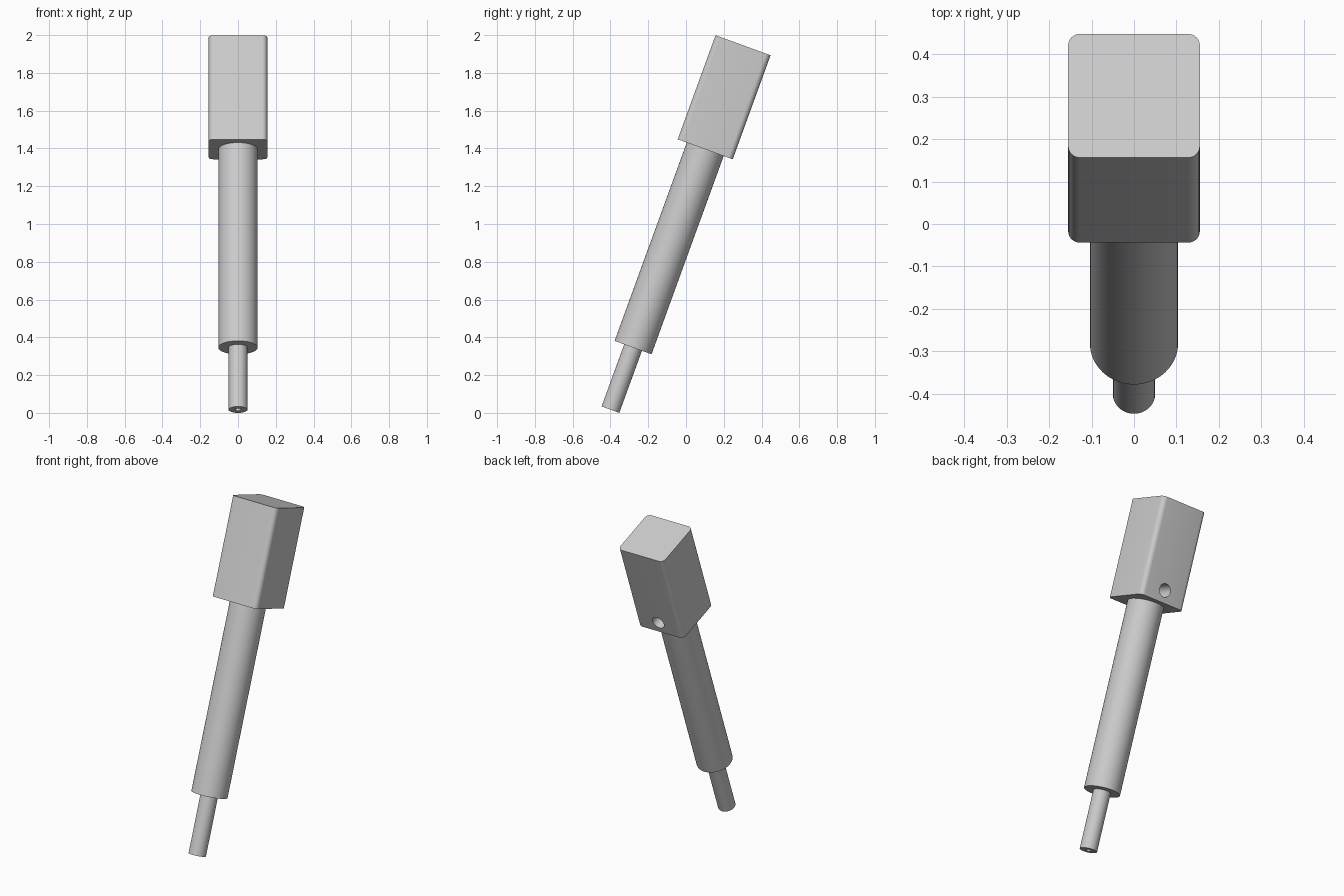
import bpy, bmesh, math
from mathutils import Matrix, Vector

if "Cube" in bpy.data.objects:
    bpy.data.objects.remove(bpy.data.objects["Cube"], do_unlink=True)

# One plain grey for the whole tool
grey = bpy.data.materials.new("plain_grey")
grey.use_nodes = True
COLOUR = (0.6, 0.6, 0.6, 1)
grey.diffuse_color = COLOUR
grey.node_tree.nodes["Principled BSDF"].inputs["Base Color"].default_value = COLOUR

# Sizes along the tool's own axis, measured from the tip
ROD_TOP, TUBE_TOP, TOP = 0.35, 1.467, 2.053
HALF = 0.155
# Lean of the axis towards the back
LEAN = Matrix.Translation((0, -0.4, 0.017)) @ Matrix.Rotation(math.radians(-20), 4, 'X')


def add_part(name, bm):
    bmesh.ops.recalc_face_normals(bm, faces=bm.faces)
    mesh = bpy.data.meshes.new(name)
    bm.to_mesh(mesh)
    bm.free()
    mesh.materials.append(grey)
    mesh.transform(LEAN)
    part = bpy.data.objects.new(name, mesh)
    bpy.context.collection.objects.link(part)
    return part


def activate(part):
    bpy.ops.object.select_all(action='DESELECT')
    part.select_set(True)
    bpy.context.view_layer.objects.active = part


def smooth(part):
    activate(part)
    bpy.ops.object.shade_smooth_by_angle(angle=math.radians(30))


def lathe(name, profile, steps=64):
    """Spin a (radius, height) outline around the axis."""
    bm = bmesh.new()
    verts = [bm.verts.new((r, 0, z)) for r, z in profile]
    edges = [bm.edges.new(pair) for pair in zip(verts, verts[1:])]
    bmesh.ops.spin(bm, geom=verts + edges, cent=(0, 0, 0), axis=(0, 0, 1),
                   angle=math.tau, steps=steps, use_duplicate=False)
    bmesh.ops.remove_doubles(bm, verts=bm.verts, dist=0.0001)
    part = add_part(name, bm)
    smooth(part)
    return part


# Tip rod with a small bore in its end, and the main tube
lathe("tip_rod", [(0, 0.12), (0.017, 0.12), (0.017, 0), (0.05, 0),
                  (0.05, ROD_TOP), (0, ROD_TOP)])
lathe("main_tube", [(0, ROD_TOP), (0.104, ROD_TOP), (0.104, TUBE_TOP), (0, TUBE_TOP)])

# Housing block with rounded long edges
bm = bmesh.new()
bmesh.ops.create_cube(bm, size=1, matrix=Matrix.Translation((0, 0, (TUBE_TOP + TOP) / 2))
                      @ Matrix.Diagonal((2 * HALF, 2 * HALF, TOP - TUBE_TOP, 1)))
long_edges = [e for e in bm.edges if abs(e.verts[0].co.z - e.verts[1].co.z) > 0.1]
bmesh.ops.bevel(bm, geom=long_edges, offset=0.028, segments=8, profile=0.5, affect='EDGES')
housing = add_part("housing", bm)

# Round socket cut into the back of the housing, near its lower end
bm = bmesh.new()
bmesh.ops.create_cone(bm, cap_ends=True, segments=40, radius1=0.039, radius2=0.039, depth=0.24,
                      matrix=Matrix.Translation((0, HALF, TUBE_TOP + 0.072))
                      @ Matrix.Rotation(math.pi / 2, 4, 'X'))
cutter = add_part("socket_cutter", bm)
cutter.hide_render = True
cut = housing.modifiers.new("socket", 'BOOLEAN')
cut.operation = 'DIFFERENCE'
cut.solver = 'EXACT'
cut.object = cutter
activate(housing)
bpy.ops.object.modifier_apply(modifier=cut.name)
bpy.data.objects.remove(cutter, do_unlink=True)
smooth(housing)
